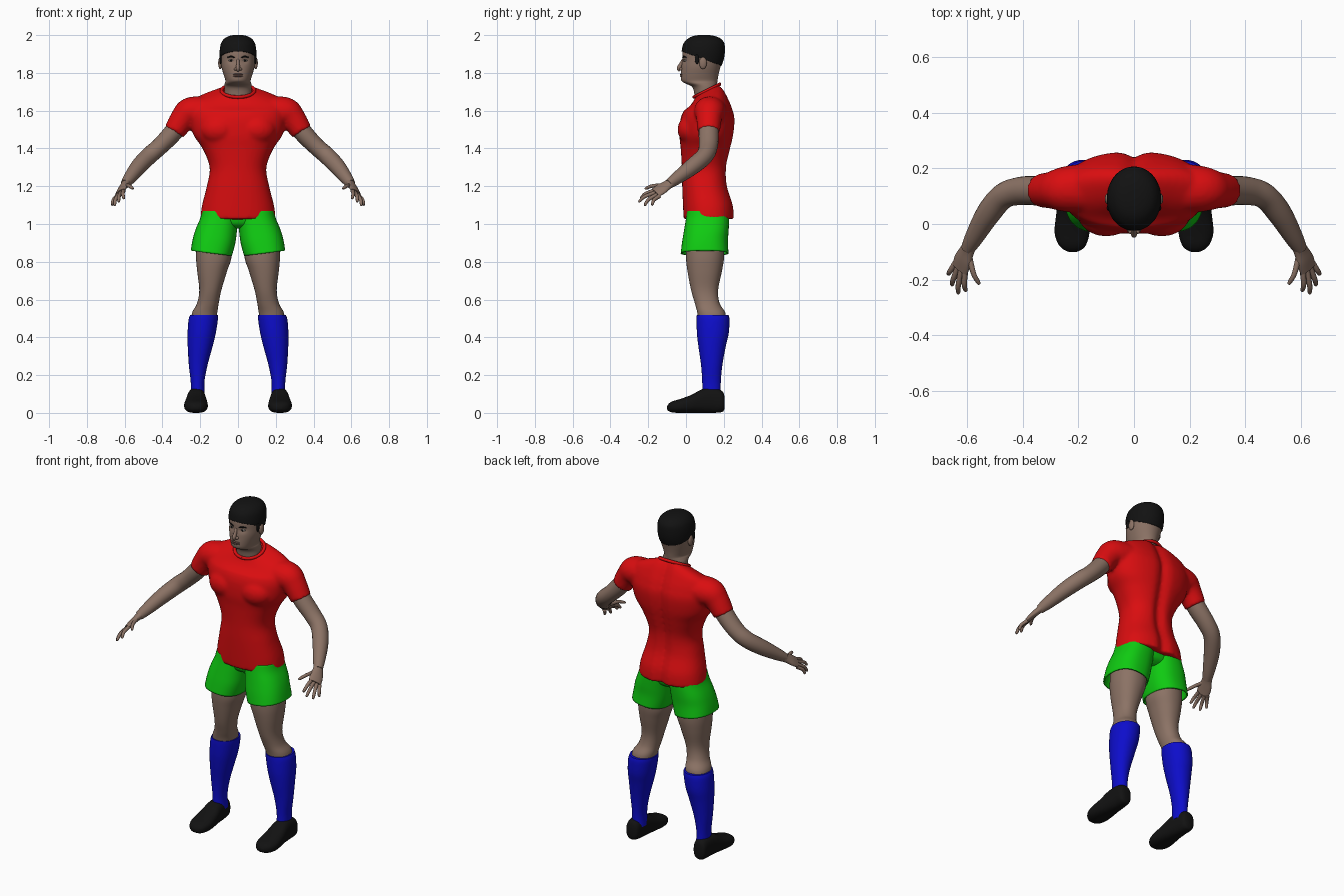
import bpy, bmesh, math
from mathutils import Vector, Matrix

if "Cube" in bpy.data.objects:
    bpy.data.objects.remove(bpy.data.objects["Cube"])


def material(name, rgb):
    m = bpy.data.materials.new(name)
    m.use_nodes = True
    m.diffuse_color = (*rgb, 1)
    node = m.node_tree.nodes["Principled BSDF"]
    node.inputs["Base Color"].default_value = (*rgb, 1)
    node.inputs["Roughness"].default_value = 0.8
    return m


SKIN = material("brown skin", (.26, .17, .13))
LIP = material("lip brown", (.17, .09, .075))
RED = material("shirt red", (.7, .004, .005))
GREEN = material("shorts green", (.005, .6, .006))
BLUE = material("sock blue", (.004, .004, .6))
BLACK = material("hair and shoe black", (.006, .006, .006))
WHITE = material("eye white", (.4, .37, .34))


def spline(rows, n):
    """Smooth interpolation through rows of numbers."""
    out = []
    for i in range(len(rows) - 1):
        a, b, c, d = (rows[max(0, min(len(rows) - 1, i + k))] for k in (-1, 0, 1, 2))
        for k in range(n):
            t = k / n
            out.append([q + .5 * t * (r - p + t * (2*p - 5*q + 4*r - s + t * (3*(q - r) + s - p)))
                        for p, q, r, s in zip(a, b, c, d)])
    return out + [list(rows[-1])]


def skin(bm, rings, caps=True):
    rings = [[bm.verts.new(p) for p in ring] for ring in rings]
    for lo, hi in zip(rings, rings[1:]):
        for i in range(len(lo)):
            bm.faces.new((lo[i - 1], lo[i], hi[i], hi[i - 1]))
    if caps:
        bm.faces.new(rings[0])
        bm.faces.new(rings[-1])


def loft(bm, rows, axis="z", power=2.2, sides=40, n=5, caps=True, warp=None):
    """Rows are (height, low a, high a, low b, high b) of a rounded section."""
    rings = []
    for t, a0, a1, b0, b1 in spline(rows, n):
        ring = []
        for i in range(sides):
            u = 2 * math.pi * i / sides
            c, s = (math.copysign(abs(f(u)) ** (2 / power), f(u)) for f in (math.cos, math.sin))
            a, b = (a0 + a1 + (a1 - a0) * c) / 2, (b0 + b1 + (b1 - b0) * s) / 2
            p = Vector((a, b, t) if axis == "z" else (a, t, b))
            ring.append(warp(p) if warp else p)
        rings.append(ring)
    skin(bm, rings, caps)


def tube(bm, rows, ref=(0, 1, 0), sx=1, sides=20, n=5):
    """Rows are (x, y, z, radius along ref, radius across it)."""
    rows = spline(rows, n)
    pts = [Vector((r[0] * sx, r[1], r[2])) for r in rows]
    rings = []
    for i, (p, r) in enumerate(zip(pts, rows)):
        tan = (pts[min(i + 1, len(pts) - 1)] - pts[max(i - 1, 0)]).normalized()
        side = Vector(ref) - tan * tan.dot(Vector(ref))
        side.normalize()
        up = tan.cross(side)
        rings.append([p + side * r[3] * math.cos(u) + up * r[4] * math.sin(u)
                      for u in (2 * math.pi * k / sides for k in range(sides))])
    skin(bm, rings)


def ball(bm, centre, size):
    bmesh.ops.create_uvsphere(bm, u_segments=20, v_segments=12, radius=1,
                              matrix=Matrix.Translation(centre) @ Matrix.Diagonal((*size, 1)))


def finish(name, bm, mat, mirror=False, thick=0, fuse=False):
    bmesh.ops.recalc_face_normals(bm, faces=bm.faces[:])
    me = bpy.data.meshes.new(name)
    bm.to_mesh(me)
    bm.free()
    me.materials.append(mat)
    me.shade_smooth()
    me.set_sharp_from_angle(angle=math.radians(50))
    ob = bpy.data.objects.new(name, me)
    bpy.context.collection.objects.link(ob)
    if mirror:
        ob.modifiers.new("mirror", "MIRROR").use_mirror_merge = False
    if thick:
        mod = ob.modifiers.new("thickness", "SOLIDIFY")
        mod.thickness, mod.offset = thick, -1
    if fuse:
        mod = ob.modifiers.new("fuse", "REMESH")
        mod.mode, mod.voxel_size, mod.use_smooth_shade = "VOXEL", .01, True
        mod = ob.modifiers.new("soften", "SMOOTH")
        mod.factor, mod.iterations = .5, 5
    return ob


# Shirt: torso, chest and sleeves fused into one surface
def torso_shape(p):
    groove = .022 * math.exp(-(p.x / .03) ** 2) * (p.y > .12)
    tilt = max(0, min(1, (p.z - 1.6) / .1)) * .5
    return Vector((p.x, p.y - groove, p.z + (p.y - .11) * tilt))


bm = bmesh.new()
torso = [(1.025, .2, -.012, .257), (1.1, .19, -.016, .252), (1.2, .165, -.02, .222),
         (1.3, .15, -.022, .218), (1.4, .188, -.028, .238), (1.47, .235, -.035, .253),
         (1.55, .255, -.03, .26), (1.6, .255, -.012, .25), (1.645, .245, .02, .222),
         (1.67, .2, .035, .205), (1.69, .14, .045, .19), (1.705, .092, .048, .175)]
loft(bm, [(z, -x, x, f, b) for z, x, f, b in torso], power=2.3, sides=64, warp=torso_shape)
for s in (1, -1):
    tube(bm, [(.16, .13, 1.6, .09, .075), (.25, .125, 1.592, .082, .08),
              (.292, .122, 1.557, .068, .068), (.337, .12, 1.488, .06, .058)], sx=s)
    ball(bm, (.1 * s, .03, 1.5), (.1, .075, .08))
finish("shirt", bm, RED, fuse=True)

bm = bmesh.new()
tube(bm, [(.087 * math.sin(u), .11 - .068 * math.cos(u), 1.706 - .034 * math.cos(u), .009, .009)
          for u in (2 * math.pi * k / 24 for k in range(25))], ref=(0, 0, 1), sides=10, n=2)
finish("collar", bm, RED)


# Head and neck
def face_shape(p):
    socket = math.exp(-((abs(p.x) - .036) / .018) ** 2 - ((p.z - 1.866) / .014) ** 2)
    return Vector((p.x, p.y + .008 * socket * (p.y < .06), p.z))


head = [(1.6, .08, .05, .19), (1.68, .073, .045, .17), (1.725, .072, .033, .165),
        (1.745, .07, -.006, .165), (1.76, .067, -.025, .167), (1.79, .076, -.027, .172),
        (1.83, .087, -.024, .182), (1.87, .091, -.02, .195), (1.91, .092, -.018, .2),
        (1.95, .085, -.008, .197), (1.975, .068, .015, .178), (1.988, .045, .04, .15),
        (1.994, .02, .07, .12)]
bm = bmesh.new()
loft(bm, [(z, -x, x, f, b) for z, x, f, b in head], power=2.05, sides=64, warp=face_shape)
finish("head_and_neck", bm, SKIN)

# Hair: a cap just outside the skull, cut along a slanted hairline
bm = bmesh.new()
loft(bm, [(z + .006, -x - .005, x + .005, f - .005, b + .006) for z, x, f, b in head[5:]],
     power=2.05, sides=64)
bmesh.ops.bisect_plane(bm, geom=bm.verts[:] + bm.edges[:] + bm.faces[:], clear_inner=True,
                       plane_co=(0, -.02, 1.913), plane_no=(0, .36, 1))
finish("hair", bm, BLACK, thick=.008)

bm = bmesh.new()
ball(bm, (.092, .058, 1.872), (.006, .011, .026))
finish("sideburns", bm, BLACK, mirror=True)

# Face details
bm = bmesh.new()
tube(bm, [(0, -.014, 1.87, .007, .008), (0, -.027, 1.845, .009, .01),
          (0, -.036, 1.825, .011, .013), (0, -.03, 1.812, .007, .01)], ref=(1, 0, 0))
for s in (1, -1):
    ball(bm, (.012 * s, -.026, 1.82), (.009, .01, .008))
finish("nose", bm, SKIN)

bm = bmesh.new()
ball(bm, (.094, .09, 1.852), (.011, .02, .032))
finish("ears", bm, SKIN, mirror=True)

bm = bmesh.new()
for z in (1.792, 1.783):
    ball(bm, (0, -.023, z), (.026, .009, .0055))
finish("lips", bm, LIP)

bm = bmesh.new()
ball(bm, (.036, -.002, 1.866), (.014, .01, .006))
finish("eyes", bm, WHITE, mirror=True)

bm = bmesh.new()
ball(bm, (.036, -.009, 1.866), (.006, .005, .0055))
tube(bm, [(.018, -.017, 1.88, .003, .003), (.036, -.012, 1.887, .004, .004),
          (.056, .001, 1.882, .003, .003)], ref=(0, 0, 1), sides=8)
finish("irises_and_brows", bm, BLACK, mirror=True)

# Arms with hands, fused so the fingers grow out of the palm
bm = bmesh.new()
tube(bm, [(.28, .12, 1.57, .05, .05), (.345, .12, 1.483, .053, .05),
          (.415, .118, 1.41, .05, .046), (.472, .098, 1.36, .046, .046),
          (.525, .035, 1.305, .044, .043), (.572, -.045, 1.245, .034, .034),
          (.597, -.09, 1.212, .025, .025)])
finish("arms", bm, SKIN, mirror=True)

bm = bmesh.new()
SPREAD = (.73, .28, -.63)
tube(bm, [(.588, -.072, 1.224, .026, .024), (.6, -.098, 1.207, .03, .019),
          (.614, -.13, 1.186, .038, .016), (.625, -.162, 1.165, .037, .012)], ref=SPREAD)
fingers = [((.641, -.14, 1.148), (.668, -.182, 1.1)), ((.632, -.155, 1.155), (.655, -.222, 1.098)),
           ((.62, -.165, 1.165), (.632, -.252, 1.118)), ((.606, -.168, 1.177), (.605, -.243, 1.135)),
           ((.592, -.115, 1.205), (.556, -.218, 1.188))]
for root, tip in fingers:
    a, b = Vector(root), Vector(tip)
    mid = a.lerp(b, .55) + Vector((.004, -.006, .006))
    tube(bm, [(*a, .011, .011), (*mid, .0095, .0095), (*a.lerp(b, .92), .0075, .0075),
              (*b, .003, .003)], ref=SPREAD, sides=10)
finish("hands", bm, SKIN, mirror=True)


# Shorts: open legs with a sloping hem, and a seat joining them
def hem_slope(p):
    return p + Vector((0, 0, (p.x - .14) * .13 * max(0, min(1, (.97 - p.z) / .1))))


bm = bmesh.new()
loft(bm, [(1.07, -.01, .19, .005, .225), (1.03, -.002, .2, 0, .228), (.97, .005, .225, -.01, .226),
          (.91, .014, .24, -.02, .222), (.845, .033, .25, -.028, .225)],
     power=2.4, caps=False, warp=hem_slope)
finish("shorts_legs", bm, GREEN, mirror=True, thick=.008)

bm = bmesh.new()
loft(bm, [(.975, -.06, .06, .06, .17), (1.0, -.14, .14, .02, .205), (1.06, -.17, .17, .005, .22)],
     power=2.4)
finish("shorts_seat", bm, GREEN)

# Legs
bm = bmesh.new()
loft(bm, [(.95, .04, .215, .005, .2), (.83, .034, .222, 0, .202), (.75, .058, .216, .008, .19),
          (.65, .088, .205, .027, .17), (.58, .102, .217, .047, .178), (.53, .11, .243, .06, .208),
          (.47, .12, .25, .07, .21)])
finish("legs", bm, SKIN, mirror=True)

# Socks
bm = bmesh.new()
loft(bm, [(.517, .106, .254, .057, .226), (.49, .107, .262, .056, .23), (.42, .118, .267, .058, .226),
          (.35, .135, .266, .066, .21), (.25, .162, .26, .08, .192), (.16, .178, .25, .086, .184),
          (.08, .175, .25, .085, .185)], power=2.1)
finish("socks", bm, BLUE, mirror=True)

# Shoes
bm = bmesh.new()
loft(bm, [(.205, .205, .245, .025, .08), (.192, .186, .262, .005, .115), (.14, .177, .266, 0, .132),
          (.085, .17, .272, 0, .125), (.03, .163, .28, 0, .096), (-.03, .16, .285, 0, .074),
          (-.07, .17, .273, .002, .062), (-.09, .185, .255, .008, .05), (-.1, .205, .235, .018, .036)],
     axis="y", power=2.5)
finish("shoes", bm, BLACK, mirror=True)
